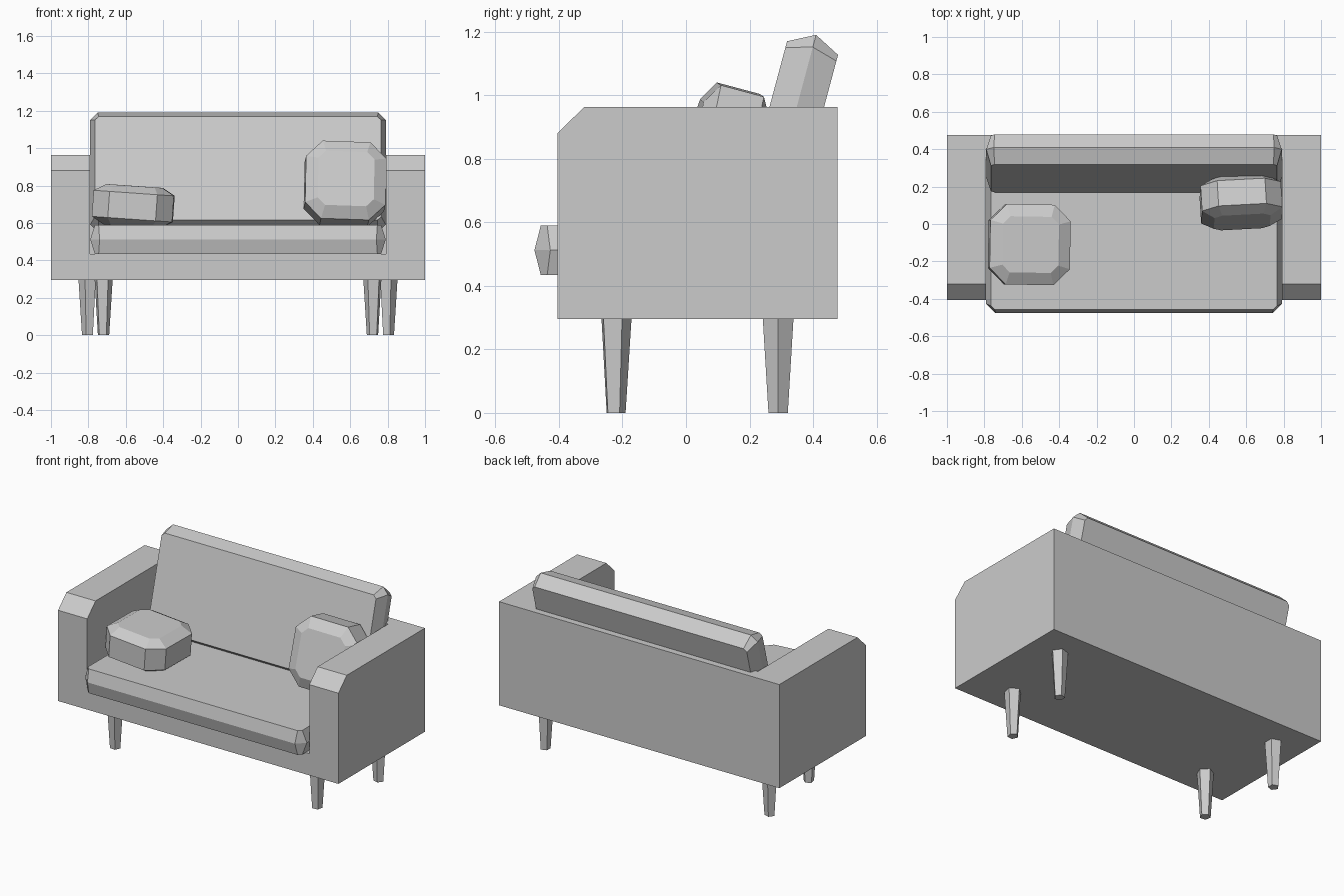
import bpy, bmesh
from math import radians, cos, sin, pi

cube = bpy.data.objects.get("Cube")
if cube:
    bpy.data.objects.remove(cube, do_unlink=True)

GREY = (0.6, 0.6, 0.6, 1)
fabric = bpy.data.materials.new("plain_grey")
fabric.use_nodes = True
fabric.diffuse_color = GREY
fabric.node_tree.nodes["Principled BSDF"].inputs["Base Color"].default_value = GREY


def loft(name, rings, loc=(0, 0, 0), rot=(0, 0, 0)):
    """Skin a stack of equal-length rings and cap both ends."""
    bm = bmesh.new()
    loops = [[bm.verts.new(p) for p in ring] for ring in rings]
    n = len(loops[0])
    for a, b in zip(loops, loops[1:]):
        for i in range(n):
            j = (i + 1) % n
            bm.faces.new((a[i], a[j], b[j], b[i]))
    bm.faces.new(loops[0][::-1])
    bm.faces.new(loops[-1])
    bmesh.ops.recalc_face_normals(bm, faces=bm.faces)
    mesh = bpy.data.meshes.new(name)
    bm.to_mesh(mesh)
    bm.free()
    mesh.materials.append(fabric)
    obj = bpy.data.objects.new(name, mesh)
    bpy.context.collection.objects.link(obj)
    obj.location = loc
    obj.rotation_euler = [radians(r) for r in rot]
    return obj


def octagon(z, w, d, c):
    """Rectangle of half sizes w, d with corners cut by c."""
    quarter = [(w, d - c), (w - c, d)]
    half = quarter + [(-x, y) for x, y in reversed(quarter)]
    return [(x, y, z) for x, y in half + [(-x, -y) for x, y in half]]


def cushion(name, layers, loc, rot=(0, 0, 0)):
    return loft(name, [octagon(*layer) for layer in layers], loc, rot)


# Body: side profile drawn across the width, hollowed for the seat
side = [(-0.405, 0.295), (0.477, 0.295), (0.477, 0.963), (-0.32, 0.963), (-0.405, 0.88)]
body = loft("sofa_body", [[(x, y, z) for y, z in side] for x in (-1, 1)])
hollow = [(-0.792, -0.6), (0.792, -0.6), (0.792, 0.4), (-0.792, 0.4)]
cutter = loft("seat_cutter", [[(x, y, z) for x, y in hollow] for z in (0.435, 1.3)])
cutter.hide_render = True
cut = body.modifiers.new("seat_hollow", 'BOOLEAN')
cut.operation = 'DIFFERENCE'
cut.solver = 'EXACT'
cut.object = cutter
bpy.context.view_layer.objects.active = body
bpy.ops.object.modifier_apply(modifier=cut.name)
bpy.data.objects.remove(cutter, do_unlink=True)

# Seat and back cushions: chamfered slabs, widest at mid thickness
cushion("seat_cushion",
        [(-0.078, 0.765, 0.42, 0.02), (0, 0.79, 0.44, 0.05), (0.078, 0.765, 0.42, 0.02)],
        (0, -0.037, 0.512))
cushion("back_cushion",
        [(-0.083, 0.765, 0.287, 0.02), (0, 0.79, 0.33, 0.04), (0.083, 0.765, 0.287, 0.02)],
        (0, 0.324, 0.871), (75, 0, 0))

# Throw pillows: octagonal band with a raised cap on each side
pillow = [(-0.108, 0.15, 0.15, 0.04), (-0.07, 0.215, 0.215, 0.087),
          (0.07, 0.215, 0.215, 0.087), (0.108, 0.15, 0.15, 0.04)]
cushion("right_pillow", pillow, (-0.56, -0.11, 0.69), (0, 4, -1))
cushion("left_pillow", pillow, (0.572, 0.115, 0.81), (75, 2, 3))


# Tapered five-sided legs
def leg(name, x, y, turn, sign):
    rings = []
    for z, r in ((0, 0.032), (0.3, 0.051)):
        angles = [radians(turn) + i * 2 * pi / 5 for i in range(5)]
        rings.append([(sign * (x + r * cos(a)), y + r * sin(a), z) for a in angles])
    loft(name, rings)


for label, sign in (("left", 1), ("right", -1)):
    leg("front_leg_" + label, 0.72, -0.222, 24, sign)
    leg("rear_leg_" + label, 0.802, 0.29, 0, sign)
